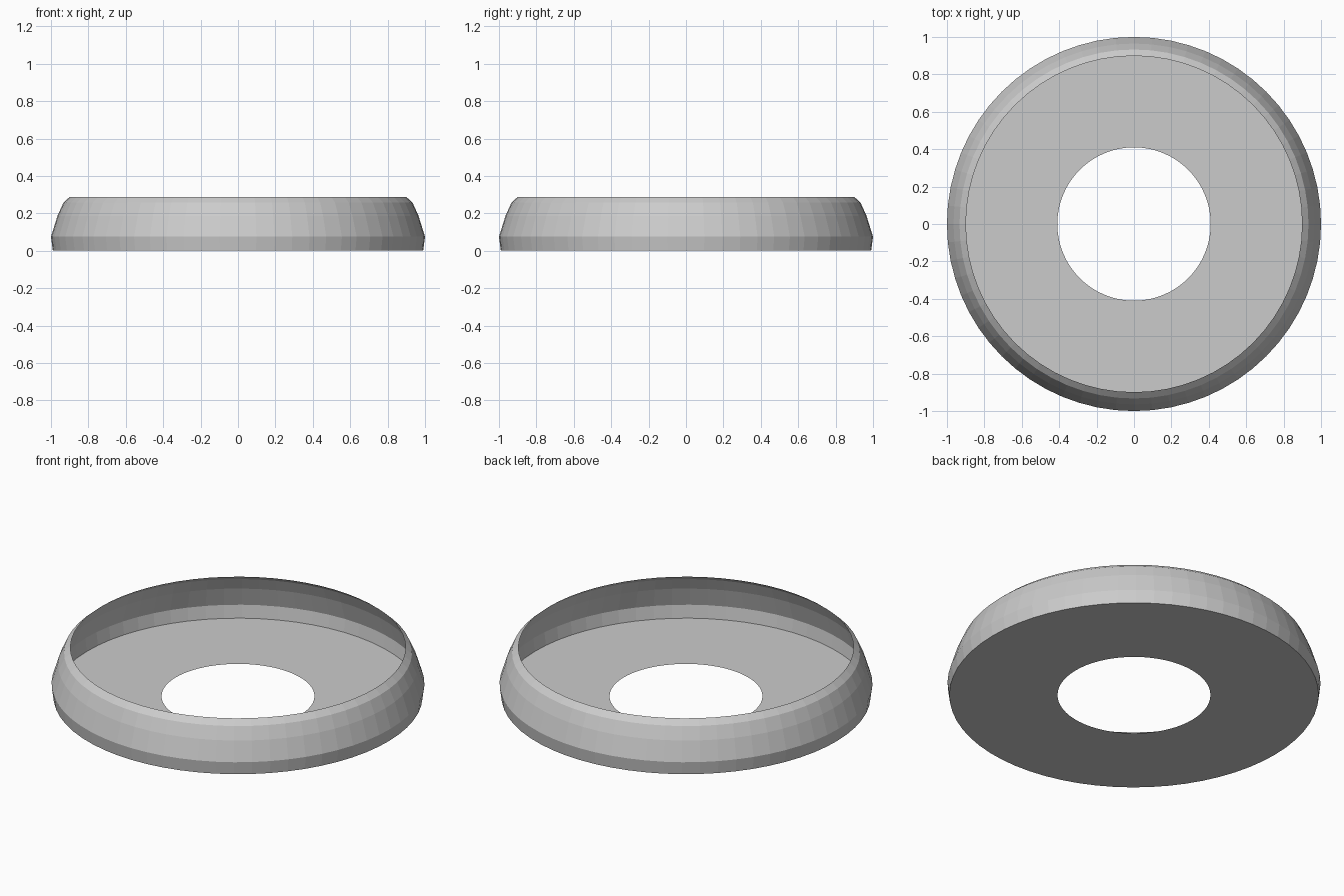
import bpy, bmesh
from math import cos, sin, tau

if "Cube" in bpy.data.objects:
    bpy.data.objects.remove(bpy.data.objects["Cube"])

SEGMENTS = 64
# (radius, height) from the hole, across the floor, up the curved wall to the rim
PROFILE = [(0.41, 0.0), (0.99, 0.0), (1.0, 0.075),
           (0.965, 0.187), (0.933, 0.258), (0.899, 0.288)]


def lathe(name, profile, segments):
    bm = bmesh.new()
    rings = [[bm.verts.new((r * cos(tau * i / segments), r * sin(tau * i / segments), z))
              for i in range(segments)] for r, z in profile]
    for a, b in zip(rings, rings[1:]):
        for i in range(segments):
            j = (i + 1) % segments
            bm.faces.new((a[j], b[j], b[i], a[i]))
    mesh = bpy.data.meshes.new(name)
    bm.to_mesh(mesh)
    bm.free()
    obj = bpy.data.objects.new(name, mesh)
    bpy.context.collection.objects.link(obj)
    return obj


# Thin open ring-shaped dish with flat facets
lathe("ring_dish", PROFILE, SEGMENTS)
